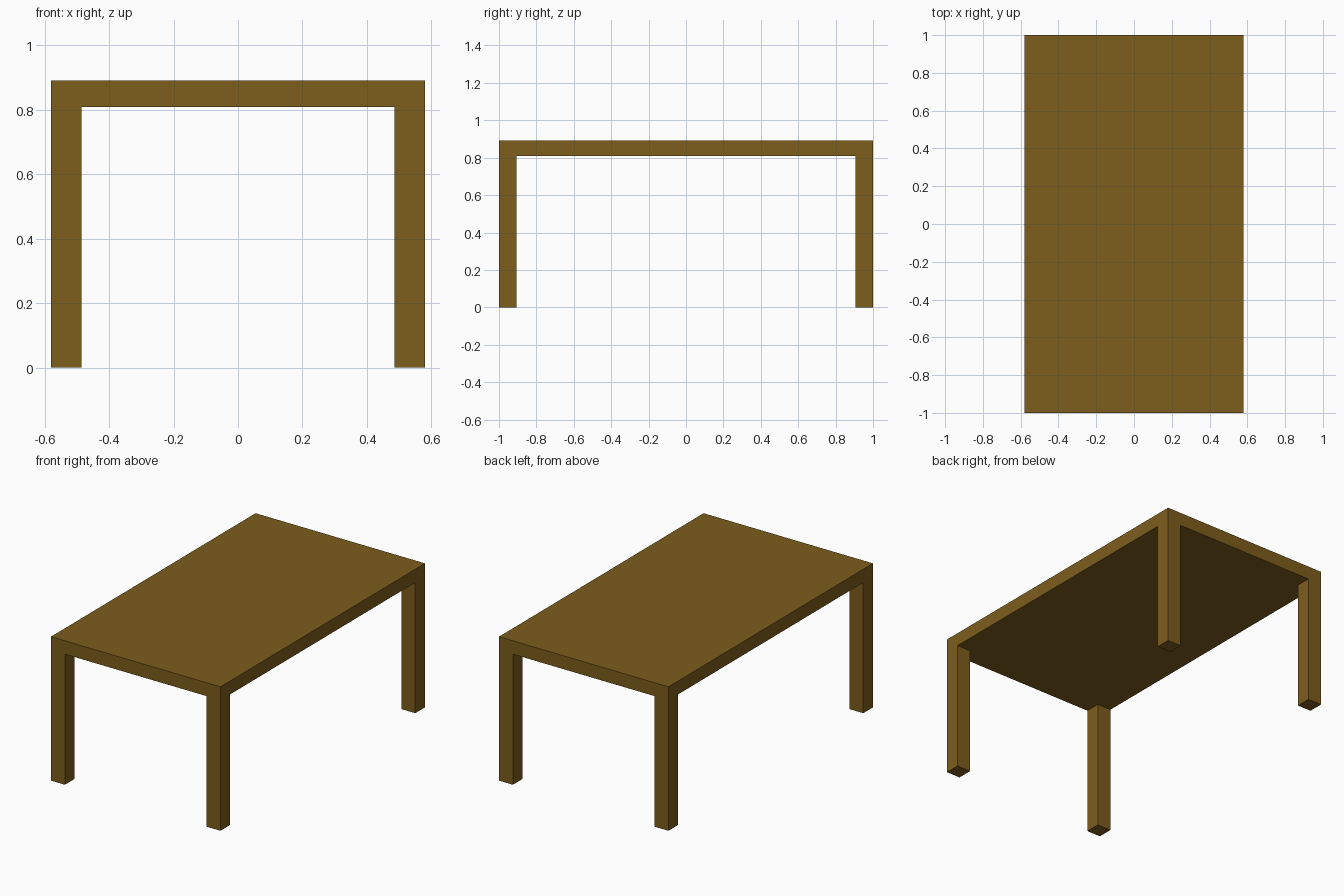
import bpy

if "Cube" in bpy.data.objects:
    bpy.data.objects.remove(bpy.data.objects["Cube"])

HX, HY = 0.58, 1.0          # half width and half length of the table
TOP, UNDER = 0.891, 0.808   # top and underside of the slab
LEG = 0.095                 # leg thickness

wood = bpy.data.materials.new("brown_wood")
wood.diffuse_color = (0.205, 0.11, 0.012, 1)
wood.use_nodes = True
wood.node_tree.nodes["Principled BSDF"].inputs["Base Color"].default_value = wood.diffuse_color


def box(name, lo, hi):
    centre = [(a + b) / 2 for a, b in zip(lo, hi)]
    bpy.ops.mesh.primitive_cube_add(size=1, location=centre)
    obj = bpy.context.object
    obj.name = name
    obj.scale = [b - a for a, b in zip(lo, hi)]
    bpy.ops.object.transform_apply(location=False, rotation=False, scale=True)
    obj.data.materials.append(wood)
    return obj


# Table top slab
box("table_top", (-HX, -HY, UNDER), (HX, HY, TOP))

# Four square legs flush with the corners
for side, sx in (("left", -1), ("right", 1)):
    for end, sy in (("front", -1), ("back", 1)):
        cx, cy = sx * (HX - LEG / 2), sy * (HY - LEG / 2)
        box(f"{end}_{side}_leg",
            (cx - LEG / 2, cy - LEG / 2, 0),
            (cx + LEG / 2, cy + LEG / 2, UNDER))
